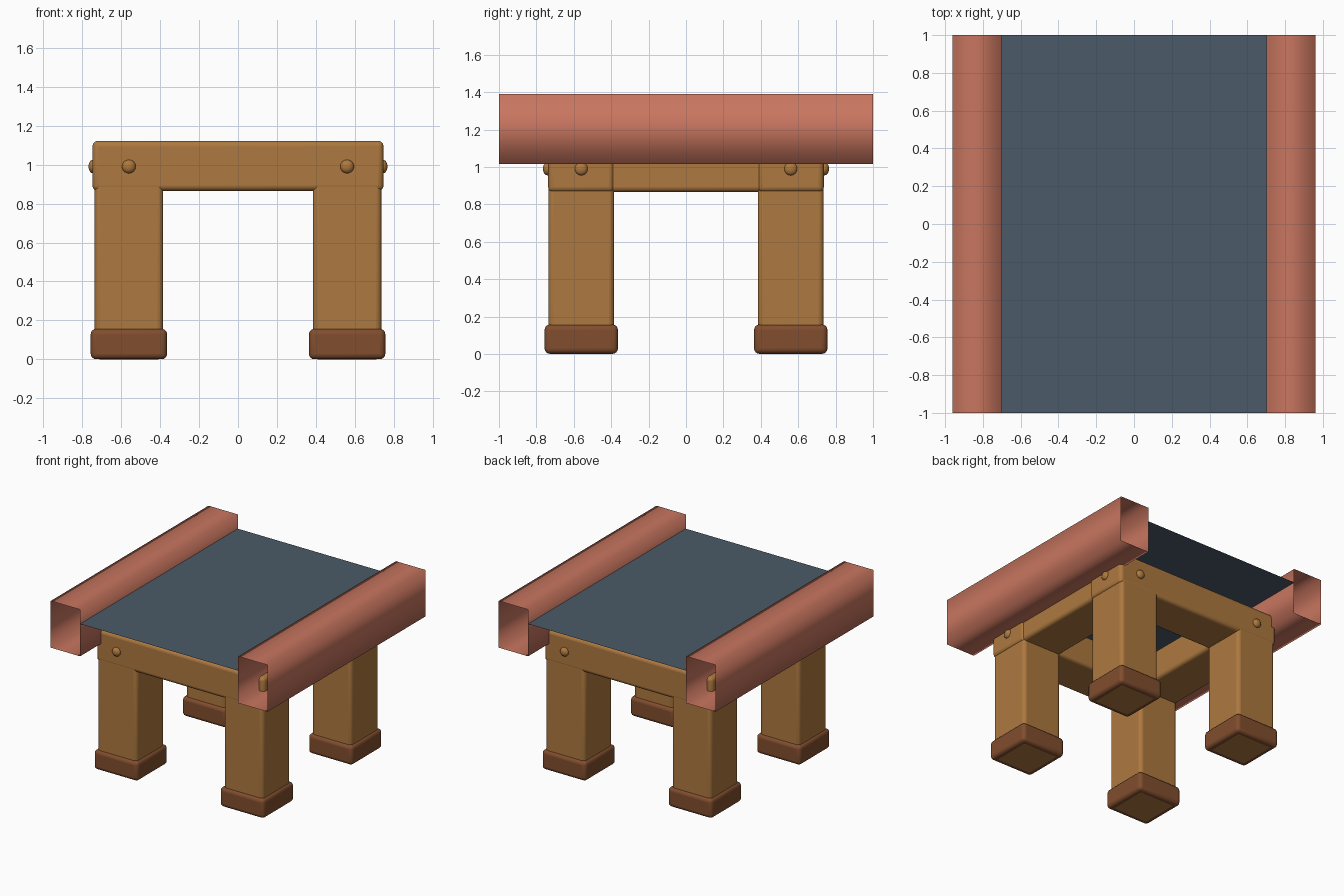
import bpy, math
from mathutils import Matrix

default = bpy.data.objects.get("Cube")
if default:
    bpy.data.objects.remove(default, do_unlink=True)


def material(name, color):
    m = bpy.data.materials.new(name)
    m.use_nodes = True
    m.diffuse_color = (*color, 1)
    m.node_tree.nodes["Principled BSDF"].inputs["Base Color"].default_value = (*color, 1)
    return m


wood = material("warm wood", (0.42, 0.19, 0.05))
foot_brown = material("dark brown", (0.22, 0.075, 0.027))
red = material("brick red", (0.58, 0.18, 0.115))
slate = material("slate blue", (0.07, 0.105, 0.14))


def rounded_box(name, low, high, mat, radius=0.028):
    """Box between two corners with softly rounded edges."""
    size = [b - a for a, b in zip(low, high)]
    bpy.ops.mesh.primitive_cube_add(size=1, location=[(a + b) / 2 for a, b in zip(low, high)])
    ob = bpy.context.object
    ob.name = name
    ob.data.transform(Matrix.Diagonal((*size, 1)))
    ob.data.materials.append(mat)
    bevel = ob.modifiers.new("rounded edges", 'BEVEL')
    bevel.width = radius
    bevel.segments = 4
    bpy.ops.object.shade_smooth_by_angle(angle=math.radians(35))
    return ob


def peg(name, location, scale):
    """Flattened ball for a peg head."""
    bpy.ops.mesh.primitive_uv_sphere_add(segments=20, ring_count=12, radius=1, location=location)
    ob = bpy.context.object
    ob.name = name
    ob.data.transform(Matrix.Diagonal((*scale, 1)))
    ob.data.materials.append(wood)
    bpy.ops.object.shade_smooth()


def sheet(name, verts, faces, mat, smooth):
    """Thin open surface."""
    mesh = bpy.data.meshes.new(name)
    mesh.from_pydata(verts, [], faces)
    mesh.materials.append(mat)
    for p in mesh.polygons:
        p.use_smooth = smooth
    bpy.context.collection.objects.link(bpy.data.objects.new(name, mesh))


C, HALF = 0.56, 0.176          # leg centre and half width
for sx, side in ((1, "left"), (-1, "right")):
    for sy, end in ((-1, "front"), (1, "back")):
        x, y = sx * C, sy * C
        # Legs, feet and peg heads
        rounded_box(f"{end}_{side}_leg", (x - HALF, y - HALF, 0),
                    (x + HALF, y + HALF, 1.05), wood)
        rounded_box(f"{end}_{side}_foot", (x - 0.196, y - 0.196, 0.001),
                    (x + 0.196, y + 0.196, 0.157), foot_brown)
        peg(f"{end}_{side}_end_peg", (x, sy * 0.74, 0.99), (0.035, 0.025, 0.035))
        peg(f"{end}_{side}_side_peg", (sx * 0.745, y, 0.99), (0.022, 0.035, 0.035))

    # Side beam joining the front and back legs
    x = sx * C
    rounded_box(f"{side}_beam", (x - HALF, -0.6, 0.866), (x + HALF, 0.6, 1.118), wood)

    # Open-ended square guard rail
    a, b = sx * 0.702, sx * 0.962
    ring = [(a, 1.015), (b, 1.015), (b, 1.39), (a, 1.39)]
    verts = [(px, py, pz) for py in (-1, 1) for px, pz in ring]
    faces = [(i, (i + 1) % 4, (i + 1) % 4 + 4, i + 4) for i in range(4)]
    if sx > 0:
        faces = [f[::-1] for f in faces]
    faces = [f[::-1] for f in faces]
    sheet(f"{side}_guard_rail", verts, faces, red, True)

# Cross beams at the front and back
for sy, end in ((-1, "front"), (1, "back")):
    y = sy * C
    rounded_box(f"{end}_beam", (-0.747, y - HALF - 0.001, 0.865),
                (0.747, y + HALF + 0.001, 1.122), wood)

# Flat deck between the guard rails
sheet("deck", [(-0.702, -1, 1.275), (0.702, -1, 1.275), (0.702, 1, 1.275), (-0.702, 1, 1.275)],
      [(0, 1, 2, 3)], slate, False)
